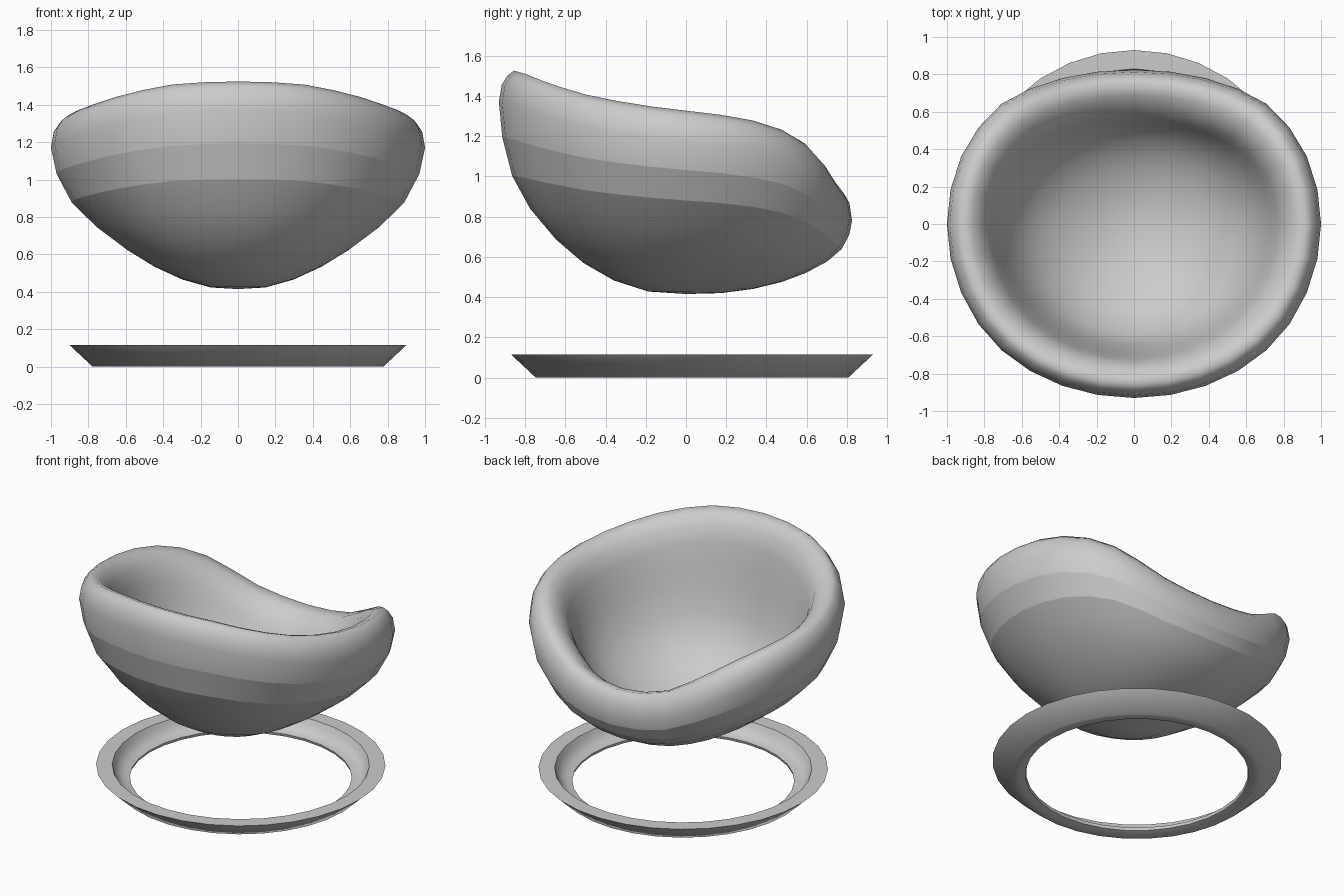
import bpy, bmesh, math

if "Cube" in bpy.data.objects:
    bpy.data.objects.remove(bpy.data.objects["Cube"])

N = 32  # segments around


def lerp(table, s):
    for (a, va), (b, vb) in zip(table, table[1:]):
        if s <= b:
            return va + (vb - va) * (s - a) / (b - a)
    return table[-1][1]


def finish(bm, name, angle):
    bmesh.ops.recalc_face_normals(bm, faces=bm.faces)
    mesh = bpy.data.meshes.new(name)
    bm.to_mesh(mesh)
    bm.free()
    ob = bpy.data.objects.new(name, mesh)
    bpy.context.collection.objects.link(ob)
    bpy.ops.object.select_all(action='DESELECT')
    ob.select_set(True)
    bpy.context.view_layer.objects.active = ob
    bpy.ops.object.shade_smooth_by_angle(angle=math.radians(angle))
    return ob


def bridge(bm, a, b):
    for i in range(N):
        j = (i + 1) % N
        bm.faces.new((a[i], a[j], b[j], b[i]))


# Rim height and depth radius, by position from front (-1) to back (1)
RIM = [(-1, 1.525), (-.92, 1.508), (-.83, 1.478), (-.707, 1.443), (-.556, 1.405),
       (-.38, 1.373), (-.195, 1.347), (0, 1.326), (.195, 1.306), (.38, 1.278),
       (.556, 1.232), (.707, 1.162), (.83, 1.078), (.92, .995), (1, .935)]
DEPTH = [(-1, .93), (-.6, .965), (0, .95), (.4, .945), (.7, .912), (.83, .87),
         (.92, .845), (1, .825)]
BASE, LIP = .415, .155

# Section from the underside, over the rolled rim, down to the seat:
# (radius factor, height factor, height offset)
SECTION = [(.15, .013, 0), (.3, .07, 0), (.45, .162, 0), (.6, .285, 0),
           (.76, .444, 0), (.89, .615, 0), (.97, .815, 0), (1, 1, 0),
           (.985, 1, .085), (.955, 1, .13), (.92, 1, LIP), (.865, 1, .135),
           (.81, 1, .08), (.77, .95, .02), (.735, .82, .005), (.695, .65, .015),
           (.635, .46, .025), (.54, .30, .025), (.4, .155, .025), (.2, .045, .025)]
PEAK = 10

# Bowl shell, fuller along the front-back line than sideways
bm = bmesh.new()
rings = []
for k, (r, t, dz) in enumerate(SECTION):
    ring = []
    for i in range(N):
        a = 2 * math.pi * i / N
        s = math.sin(a)
        bulge = (.5 if s > 0 else .4) * r * (1 - r) * s * s
        if k >= 7:
            bulge *= 0 if k <= PEAK else max(0, min(1, (.8 - r) / .25))
        # the seat wall slopes more gently towards the back
        if k > PEAK and s > 0:
            bulge = -.09 * s * s * min(1, (k - PEAK) / 3) * min(1, r / .55)
        q = r + bulge
        h = lerp(RIM, s) - LIP - BASE
        ring.append(bm.verts.new((q * math.cos(a), q * s * lerp(DEPTH, s),
                                  BASE + t * h + dz)))
    rings.append(ring)
for a, b in zip(rings, rings[1:]):
    bridge(bm, a, b)
for ring, z in ((rings[0], BASE), (rings[-1], BASE + .025)):
    c = bm.verts.new((0, 0, z))
    for i in range(N):
        bm.faces.new((ring[i], ring[(i + 1) % N], c))
# Two creases that form the bands on the outside
for k in (5, 6):
    for i in range(N):
        bm.edges.get((rings[k][i], rings[k][(i + 1) % N])).smooth = False
finish(bm, "bowl_seat", 60)

# Base ring with flat lip, sloped outside and hollowed inside
PROFILE = [(.90, .115), (.777, 0), (.73, .002), (.695, .012), (.69, .03),
           (.73, .035), (.765, .055), (.785, .085), (.80, .115)]
bm = bmesh.new()
rings = [[bm.verts.new((r * math.cos(2 * math.pi * i / N),
                        r * math.sin(2 * math.pi * i / N) + .03, z))
          for i in range(N)] for r, z in PROFILE]
for k in range(len(rings)):
    bridge(bm, rings[k], rings[(k + 1) % len(rings)])
finish(bm, "base_ring", 50)
